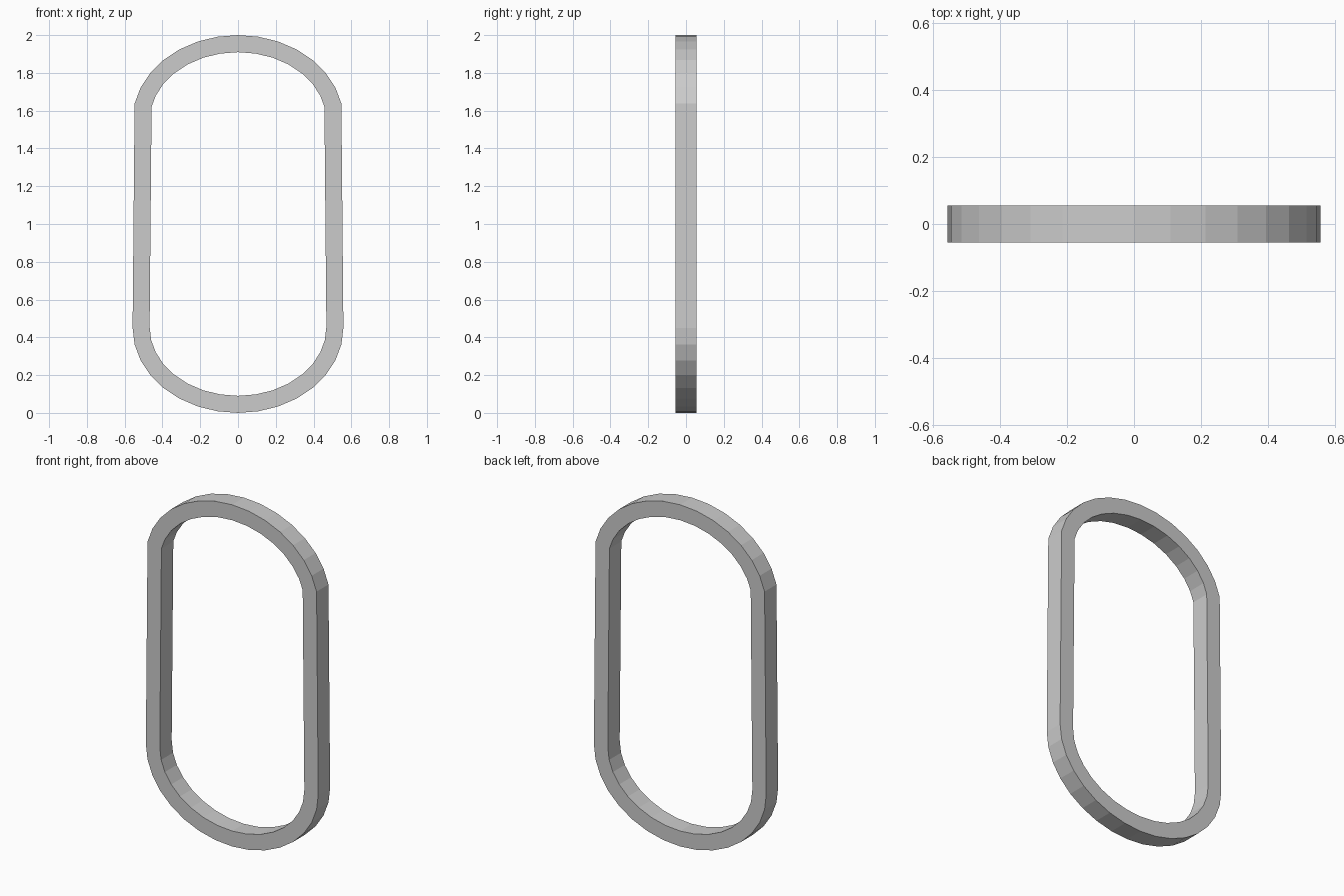
import bpy, bmesh, math

if "Cube" in bpy.data.objects:
    bpy.data.objects.remove(bpy.data.objects["Cube"])

HALF_W, CAP_H, HEIGHT = 0.558, 0.45, 2.0   # outline size
BAND, DEPTH = 0.09, 0.11                   # ring width and thickness
STEPS = 32                                 # sides of the full ellipse

# Outline: a 32-sided ellipse split in half, with its upper cap raised
outline = []
for k in range(STEPS):
    a = 2 * math.pi * k / STEPS
    s = math.sin(a)
    z = CAP_H + CAP_H * s
    if s > 1e-6:
        z += HEIGHT - 2 * CAP_H
    outline.append((HALF_W * math.cos(a), -DEPTH / 2, z))

bm = bmesh.new()
face = bm.faces.new([bm.verts.new(p) for p in outline])
bm.normal_update()

# Inset an even band and open the middle
bmesh.ops.inset_individual(bm, faces=[face], thickness=BAND, use_even_offset=True)
bmesh.ops.delete(bm, geom=[face], context='FACES_ONLY')

# Give the band its thickness
ext = bmesh.ops.extrude_face_region(bm, geom=bm.faces[:], use_keep_orig=True)
moved = [g for g in ext["geom"] if isinstance(g, bmesh.types.BMVert)]
bmesh.ops.translate(bm, verts=moved, vec=(0, DEPTH, 0))
bmesh.ops.recalc_face_normals(bm, faces=bm.faces[:])

mesh = bpy.data.meshes.new("oval_ring")
bm.to_mesh(mesh)
bm.free()
ring = bpy.data.objects.new("oval_ring", mesh)
bpy.context.collection.objects.link(ring)
